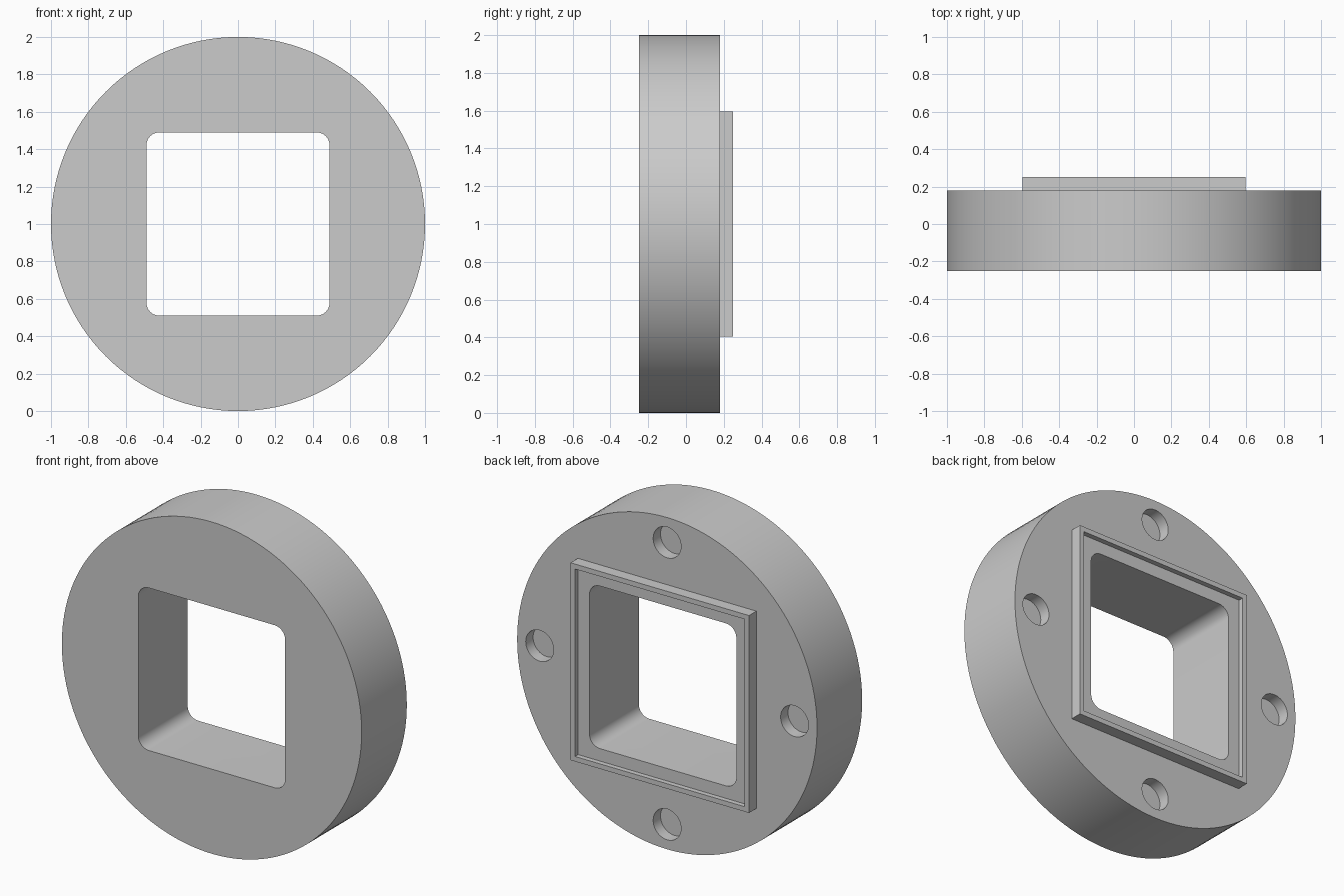
import bpy, bmesh, math
from math import cos, sin, pi

if "Cube" in bpy.data.objects:
    bpy.data.objects.remove(bpy.data.objects["Cube"], do_unlink=True)

CENTRE_Z = 1.0
FRONT, BACK, RIM_BACK = -0.25, 0.18, 0.25

grey = bpy.data.materials.new("plain_grey")
grey.use_nodes = True
colour = (0.6, 0.6, 0.6, 1)
grey.diffuse_color = colour
grey.node_tree.nodes["Principled BSDF"].inputs["Base Color"].default_value = colour


def circle(radius, count, cx=0.0, cz=0.0):
    return [(cx + radius * cos(2 * pi * i / count), cz + radius * sin(2 * pi * i / count))
            for i in range(count)]


def square(half, radius=0.0, steps=10):
    """Square outline, with rounded corners if a radius is given."""
    if not radius:
        return [(half, half), (-half, half), (-half, -half), (half, -half)]
    inner = half - radius
    points = []
    for corner, (sx, sz) in enumerate(((1, 1), (-1, 1), (-1, -1), (1, -1))):
        for i in range(steps + 1):
            a = pi / 2 * (corner + i / steps)
            points.append((sx * inner + radius * cos(a), sz * inner + radius * sin(a)))
    return points


def prism(name, outline, y0, y1):
    """Solid made by sweeping an x-z outline from y0 to y1."""
    bm = bmesh.new()
    near = [bm.verts.new((x, y0, z + CENTRE_Z)) for x, z in outline]
    far = [bm.verts.new((x, y1, z + CENTRE_Z)) for x, z in outline]
    bm.faces.new(near)
    bm.faces.new(far)
    for i in range(len(outline)):
        j = (i + 1) % len(outline)
        bm.faces.new((near[i], near[j], far[j], far[i]))
    bmesh.ops.recalc_face_normals(bm, faces=bm.faces)
    mesh = bpy.data.meshes.new(name)
    bm.to_mesh(mesh)
    bm.free()
    mesh.materials.append(grey)
    obj = bpy.data.objects.new(name, mesh)
    bpy.context.collection.objects.link(obj)
    return obj


def combine(target, tool, operation):
    """Apply a boolean and remove the helper solid."""
    mod = target.modifiers.new("boolean", 'BOOLEAN')
    mod.operation, mod.solver, mod.object = operation, 'EXACT', tool
    bpy.context.view_layer.objects.active = target
    bpy.ops.object.modifier_apply(modifier=mod.name)
    bpy.data.objects.remove(tool, do_unlink=True)


# Round body with the raised square collar on its back
flange = prism("round_flange", circle(1.0, 128), FRONT, BACK)
combine(flange, prism("square_collar", square(0.595), 0.0, RIM_BACK), 'UNION')

# Shallow step inside the collar, then the rounded opening right through
combine(flange, prism("collar_step", square(0.565), 0.22, 0.4), 'DIFFERENCE')
combine(flange, prism("opening", square(0.49, 0.07), -0.5, 0.5), 'DIFFERENCE')

# Four blind holes around the back
for k in range(4):
    a = k * pi / 2
    hole = circle(0.093, 48, 0.85 * cos(a), 0.85 * sin(a))
    combine(flange, prism("blind_hole", hole, BACK - 0.07, 0.4), 'DIFFERENCE')

bpy.ops.object.select_all(action='DESELECT')
flange.select_set(True)
bpy.context.view_layer.objects.active = flange
bpy.ops.object.shade_smooth_by_angle(angle=math.radians(30))
